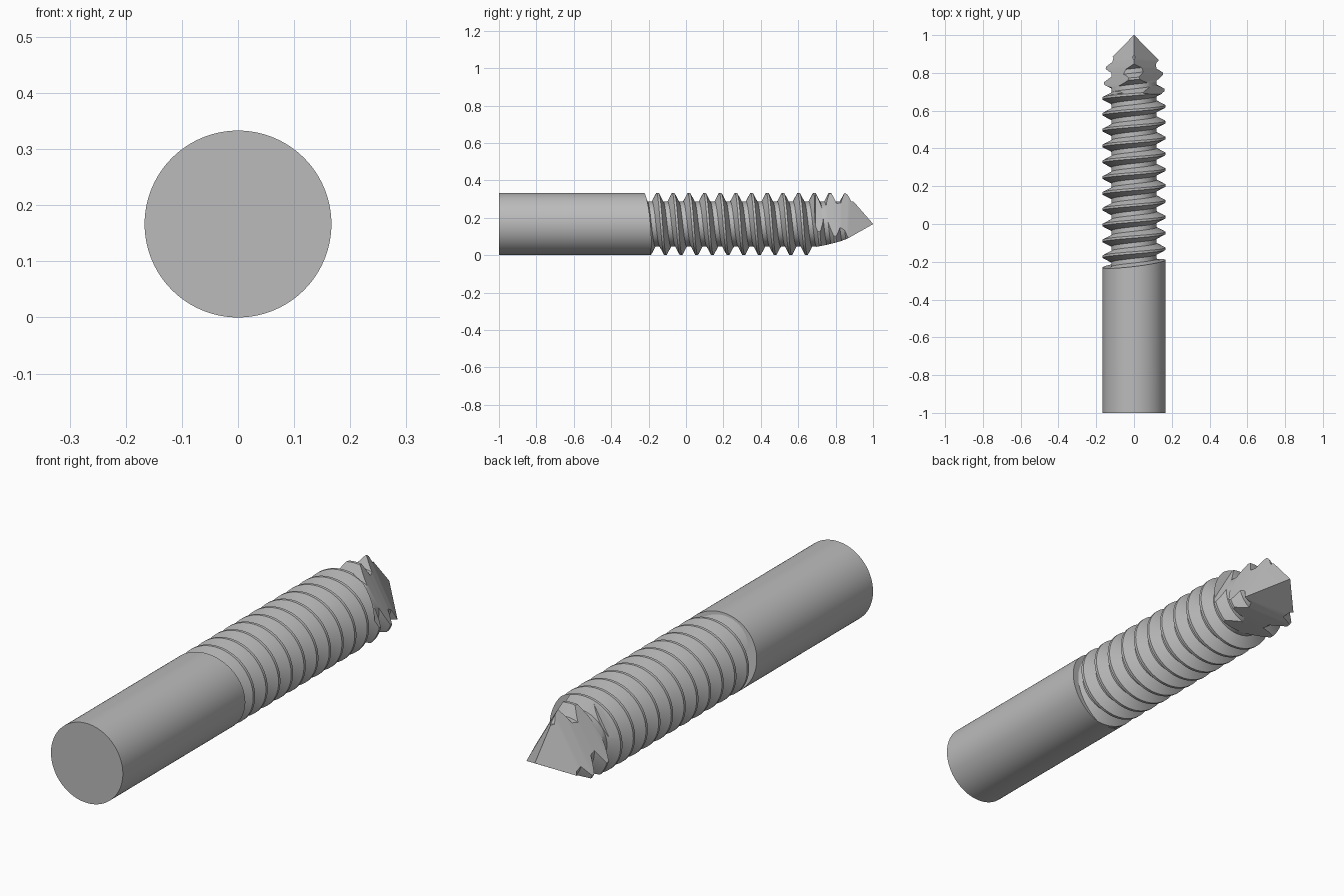
import bpy
import bmesh
from math import sin, cos, tau, radians

if "Cube" in bpy.data.objects:
    bpy.data.objects.remove(bpy.data.objects["Cube"])

R, ROOT, PITCH, SEG = 0.1665, 0.12, 0.0838, 96

steel = bpy.data.materials.new("plain grey steel")
steel.use_nodes = True
steel.diffuse_color = (0.5, 0.5, 0.5, 1)
steel.node_tree.nodes["Principled BSDF"].inputs["Base Color"].default_value = (0.5, 0.5, 0.5, 1)


def polar(phi, r, y):
    """Point around the long axis; phi runs clockwise from the top."""
    return (r * sin(phi), y, R + r * cos(phi))


def finish(bm, name):
    bmesh.ops.recalc_face_normals(bm, faces=bm.faces[:])
    mesh = bpy.data.meshes.new(name)
    bm.to_mesh(mesh)
    bm.free()
    mesh.materials.append(steel)
    obj = bpy.data.objects.new(name, mesh)
    bpy.context.collection.objects.link(obj)
    return obj


def smooth(obj, angle):
    bpy.ops.object.select_all(action='DESELECT')
    obj.select_set(True)
    bpy.context.view_layer.objects.active = obj
    bpy.ops.object.shade_smooth_by_angle(angle=radians(angle))


def loft(rings, name):
    """Join rings of points into a closed solid."""
    bm = bmesh.new()
    loops = [[bm.verts.new(p) for p in ring] for ring in rings]
    n = len(loops[0])
    for a, b in zip(loops, loops[1:]):
        for j in range(n):
            k = (j + 1) % n
            bm.faces.new((a[j], a[k], b[k], b[j]))
    bm.faces.new(loops[0])
    bm.faces.new(loops[-1])
    return finish(bm, name)


# Plain shank, its inner end slanted to meet the thread
angles = [tau * j / SEG for j in range(SEG)]
shank = loft([[polar(a, R, -1) for a in angles],
              [polar(a, R, -0.21 + 0.02 * sin(a) - 0.015 * cos(a)) for a in angles]],
             "shank")
smooth(shank, 30)

# Threaded rod: a helical sheet whose end column meets the row one turn later
profile = [(-0.006, R), (0.006, R), (0.03, ROOT), (0.054, ROOT)]
START, TURNS = -0.236 - PITCH, 18
bm = bmesh.new()
rows = [[bm.verts.new(polar(a - tau / 2, r, START + off + PITCH * (turn + a / tau - 0.5)))
         for a in angles]
        for turn in range(TURNS) for off, r in profile]
step = len(profile)
for i in range(len(rows) - step - 1):
    a, b = rows[i], rows[i + 1]
    for j in range(SEG - 1):
        bm.faces.new((a[j], a[j + 1], b[j + 1], b[j]))
    bm.faces.new((a[-1], rows[i + step][0], rows[i + step + 1][0], b[-1]))
bmesh.ops.delete(bm, geom=[v for v in bm.verts if not v.link_faces], context='VERTS')
ends = [e for e in bm.edges if e.is_boundary]
for low in (True, False):
    loop = [e for e in ends if (e.verts[0].co.y < 0.4) == low]
    mean_y = sum(e.verts[0].co.y for e in loop) / len(loop)
    hub = bm.verts.new((0, mean_y, R))
    for e in loop:
        bm.faces.new((*e.verts, hub))
thread = finish(bm, "threaded_rod")

# Three-sided ground point, used to trim the rod
stations = [(-0.7, 0.2), (0.682, 0.2), (0.692, 0.123), (0.74, 0.114), (0.79, 0.102),
            (0.83, 0.091), (0.866, 0.077), (1, 0.0005)]
cutter = loft([[polar(tau * j / 3, 2 * d, y) for j in range(3)] for y, d in stations],
              "point_cutter")
cutter.hide_render = True
trim = thread.modifiers.new("point", 'BOOLEAN')
trim.operation = 'INTERSECT'
trim.solver = 'EXACT'
trim.object = cutter
bpy.ops.object.select_all(action='DESELECT')
thread.select_set(True)
bpy.context.view_layer.objects.active = thread
bpy.ops.object.modifier_apply(modifier=trim.name)
bpy.data.objects.remove(cutter)
smooth(thread, 25)
